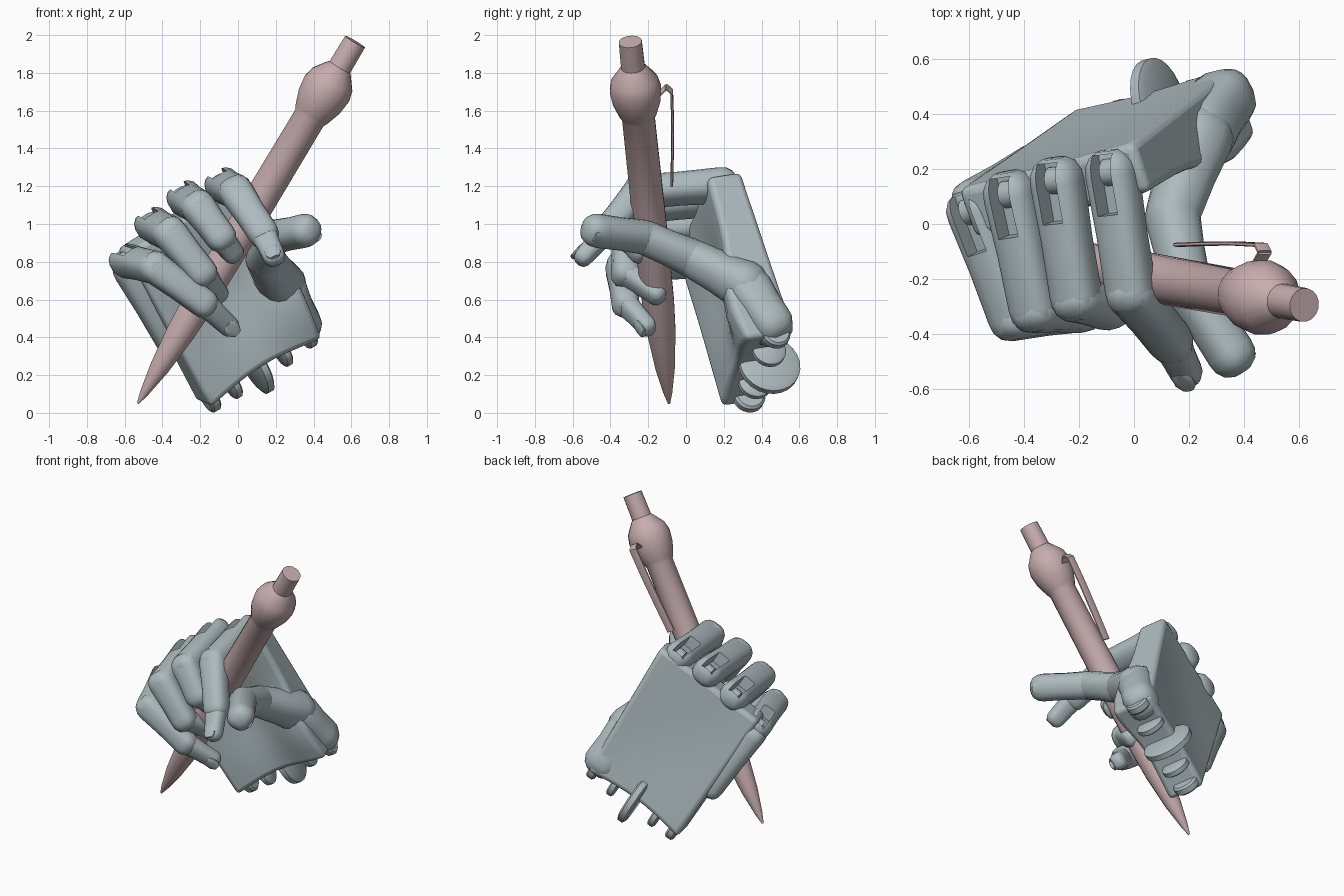
import bpy, bmesh, math
from mathutils import Vector, Matrix

if "Cube" in bpy.data.objects:
    bpy.data.objects.remove(bpy.data.objects["Cube"])

V = Vector


def material(name, rgb):
    m = bpy.data.materials.new(name)
    m.diffuse_color = (*rgb, 1)
    m.use_nodes = True
    m.node_tree.nodes["Principled BSDF"].inputs["Base Color"].default_value = m.diffuse_color
    return m


HAND = material("hand_grey_blue", (0.42, 0.50, 0.52))
PEN = material("pen_pink", (0.58, 0.42, 0.43))


def make(name, bm, mat):
    bmesh.ops.recalc_face_normals(bm, faces=bm.faces)
    me = bpy.data.meshes.new(name)
    bm.to_mesh(me)
    bm.free()
    ob = bpy.data.objects.new(name, me)
    bpy.context.collection.objects.link(ob)
    me.materials.append(mat)
    return ob


def loft(name, rings, mat, n=16, power=1.0):
    """Skin closed rings given as (centre, x half-axis, y half-axis)."""
    bm = bmesh.new()
    rows = []
    for c, ax, ay in rings:
        row = []
        for i in range(n):
            t = 2 * math.pi * (i + 0.5) / n
            x, y = math.cos(t), math.sin(t)
            x = math.copysign(abs(x) ** power, x)
            y = math.copysign(abs(y) ** power, y)
            row.append(bm.verts.new(c + ax * x + ay * y))
        rows.append(row)
    for a, b in zip(rows, rows[1:]):
        for i in range(n):
            j = (i + 1) % n
            bm.faces.new((a[i], a[j], b[j], b[i]))
    bm.faces.new(rows[0])
    bm.faces.new(rows[-1])
    return make(name, bm, mat)


def frame(d, side):
    d = d.normalized()
    s = (side - d * side.dot(d)).normalized()
    return d, s, d.cross(s)


def phalanx(name, p, q, r0, r1, side, flat=0.92, power=0.75):
    """Rounded finger segment from joint p to joint q."""
    p, q = V(p), V(q)
    d, s, up = frame(q - p, side)
    rings = []
    for off, k in ((-0.85, 0.45), (-0.65, 0.76), (-0.3, 0.96), (0.1, 1.0)):
        rings.append((p + d * off * r0, s * r0 * k, up * r0 * k * flat))
    mid = (r0 + r1) * 0.48
    rings.append(((p + q) / 2, s * mid, up * mid * flat))
    for off, k in ((-0.1, 1.0), (0.3, 0.95), (0.65, 0.75), (0.85, 0.4)):
        rings.append((q + d * off * r1, s * r1 * k, up * r1 * k * flat))
    return loft(name, rings, HAND, 16, power)


def carve(ob, c, axes, half):
    """Cut a box-shaped recess out of ob."""
    bm = bmesh.new()
    bmesh.ops.create_cube(bm, size=2)
    m = Matrix([a * h for a, h in zip(axes, half)]).transposed().to_4x4()
    m.translation = c
    bm.transform(m)
    cut = make(ob.name + "_cutter", bm, HAND)
    mod = ob.modifiers.new("recess", 'BOOLEAN')
    mod.operation = 'DIFFERENCE'
    mod.object, mod.solver = cut, 'FLOAT'
    bpy.context.view_layer.update()
    bpy.context.view_layer.objects.active = ob
    bpy.ops.object.modifier_apply(modifier=mod.name)
    bpy.data.objects.remove(cut)


# palm: grid between four back-of-hand corners, thickened toward the palm side
A, B = V((-0.01, 0.29, 1.29)), V((-0.65, 0.12, 0.88))
C, D = V((0.36, 0.58, 0.43)), V((-0.22, 0.42, 0.06))
INWARD = V((0.33, -0.93, -0.14)).normalized()
LAT = (B - A).normalized()
UP_HAND = ((A + B) - (C + D)).normalized()


def back(a, b):
    return C.lerp(D, b).lerp(A.lerp(B, b), a)


def thick(a, b):
    t = 0.25 - 0.06 * a
    t += 0.07 * math.exp(-((a - 0.25) ** 2 + (b - 0.1) ** 2) / 0.06)
    return t - 0.06 * math.exp(-((a - 0.5) ** 2 + (b - 0.5) ** 2) / 0.08)


bm = bmesh.new()
N = 10
outer, inner = [], []
for i in range(N + 1):
    for j in range(N + 1):
        b = j / N
        a0 = 0.04 * math.sin(math.pi * b)
        a = a0 + (0.99 - a0) * i / N
        p = back(a, b)
        dip = 0.02 * math.sin(math.pi * a) * math.sin(math.pi * b)
        outer.append(bm.verts.new(p + INWARD * dip))
        inner.append(bm.verts.new(p + INWARD * thick(a, b)))
W = N + 1
for i in range(N):
    for j in range(N):
        k = i * W + j
        for g in (outer, inner):
            bm.faces.new((g[k], g[k + 1], g[k + W + 1], g[k + W]))
border = ([j for j in range(N)] + [i * W + N for i in range(N)]
          + [N * W + j for j in range(N, 0, -1)] + [i * W for i in range(N, 0, -1)])
for k, l in zip(border, border[1:] + border[:1]):
    bm.faces.new((outer[k], outer[l], inner[l], inner[k]))
palm = make("palm", bm, HAND)
bev = palm.modifiers.new("round_edges", 'BEVEL')
bev.width, bev.segments, bev.angle_limit = 0.03, 3, math.radians(50)

# side of the palm under the little finger, and the thumb mount
phalanx("outer_palm_edge", (-0.58, 0.08, 0.75), (-0.36, 0.22, 0.37), 0.085, 0.075, INWARD)
phalanx("thumb_mount", (0.32, 0.45, 0.47), (0.23, 0.33, 0.64), 0.12, 0.135, LAT)

# four fingers: knuckle, middle joint, end joint, tip, radius
fingers = {
    "index": [(-0.08, 0.19, 1.205), (-0.01, -0.25, 1.17), (0.135, -0.43, 0.95), (0.19, -0.54, 0.83), 0.09],
    "middle": [(-0.28, 0.16, 1.135), (-0.21, -0.27, 1.09), (-0.09, -0.31, 0.93), (-0.03, -0.25, 0.85), 0.091],
    "ring": [(-0.45, 0.11, 0.995), (-0.36, -0.31, 0.95), (-0.19, -0.32, 0.74), (-0.11, -0.16, 0.63), 0.091],
    "little": [(-0.59, 0.05, 0.805), (-0.44, -0.345, 0.77), (-0.18, -0.32, 0.58), (-0.05, -0.21, 0.46), 0.086],
}
for name, (k, m, e, t, r) in fingers.items():
    base = phalanx(name + "_finger_base", k, m, r * 1.05, r, LAT)
    phalanx(name + "_finger_middle", m, e, r, r * 0.9, LAT)
    phalanx(name + "_finger_tip", e, t, r * 0.8, r * 0.66, LAT, 0.85)
    # slot in the top of the base segment with a hinge tongue inside it
    d, s, up = frame(V(m) - V(k), LAT)
    if up.z < 0:
        up = -up
    carve(base, V(k) + d * 0.04 + up * 0.11, (d, s, up), (0.11, 0.042, 0.11))
    loft(name + "_knuckle_hinge",
         [(V(k) + s * w, d * 0.05, up * 0.05) for w in (-0.025, 0.025)], HAND, 16)

# thumb
TS = V((0.5, 0.2, 0.8))
thumb = [(0.23, 0.31, 0.675), (0.14, 0.03, 0.82), (0.19, -0.22, 0.93), (0.355, -0.475, 0.965)]
radii = [0.13, 0.10, 0.09, 0.088]
for i, name in enumerate(("base", "middle", "tip")):
    phalanx("thumb_" + name, thumb[i], thumb[i + 1], radii[i], radii[i + 1], TS, 0.95, 0.85)

# nails on the visible tips
for name, e, t, side, sgn in (
        ("index", fingers["index"][2], fingers["index"][3], LAT, V((0, -1, 0.3))),
        ("little", fingers["little"][2], fingers["little"][3], LAT, V((0, -1, -0.2))),
        ("thumb", thumb[2], thumb[3], TS, V((1, 0.6, 0)))):
    d, s, up = frame(V(t) - V(e), side)
    if up.dot(sgn) < 0:
        up = -up
    c = V(t) + up * (0.07 if name == "thumb" else 0.043)
    loft(name + "_nail", [(c + d * o, s * w, up * 0.012) for o, w in
                          ((-0.04, 0.02), (-0.025, 0.04), (0.02, 0.042), (0.045, 0.025))], HAND, 12)

# wrist hinge prongs: thin upright plates across the wrist, a large disc in the middle
d, s, u = frame(UP_HAND, LAT)
for i, (b, r, w) in enumerate(((0.04, 0.075, 0.03), (0.27, 0.09, 0.025), (0.49, 0.165, 0.03),
                               (0.73, 0.09, 0.025), (0.93, 0.085, 0.03))):
    c = back(0, b) + INWARD * (0.06 if i == 2 else 0.1) + UP_HAND * 0.015
    loft("wrist_prong_%d" % (i + 1),
         [(c + s * o * w, d * r * k, u * r * k) for o, k in
          ((-1, 0.85), (-0.6, 1), (0.6, 1), (1, 0.85))], HAND, 24)

# pen: turned profile along a slanted axis
tip, end = V((-0.53, -0.09, 0.05)), V((0.62, -0.295, 1.965))
d, s, u = frame(end - tip, V((0, 1, 0)))
profile = [(0, 0.006), (0.03, 0.024), (0.10, 0.053), (0.20, 0.077), (0.28, 0.086), (0.5, 0.09),
           (0.79, 0.088), (0.80, 0.1), (0.835, 0.128), (0.87, 0.138), (0.895, 0.125),
           (0.925, 0.075), (0.93, 0.064), (1.0, 0.062)]
loft("pen_body", [(tip.lerp(end, t), s * r, u * r) for t, r in profile], PEN, 16)

# pen clip: thin bowed strip behind the barrel
clip = [(0.845, 0.11), (0.868, 0.165), (0.855, 0.19), (0.77, 0.178), (0.68, 0.158), (0.60, 0.138)]
loft("pen_clip", [(tip.lerp(end, t) + s * o, u * 0.03, s * 0.008) for t, o in clip], PEN, 8, 0.6)

# smooth shading with crisp edges
for ob in bpy.data.objects:
    ob.select_set(True)
bpy.context.view_layer.objects.active = palm
bpy.ops.object.shade_smooth_by_angle(angle=math.radians(40))
